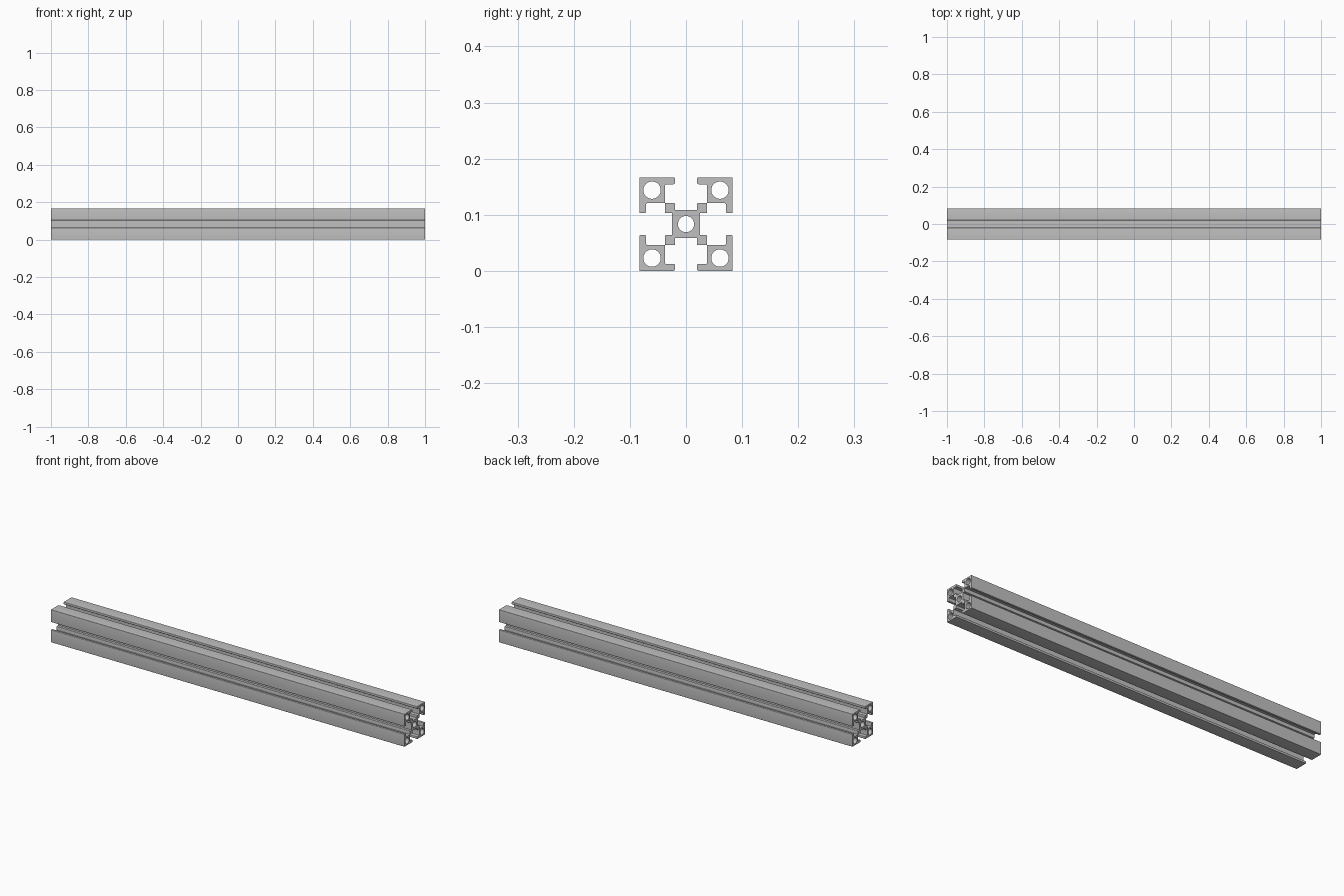
import bpy, math
from mathutils import Vector, Matrix

cube = bpy.data.objects.get("Cube")
if cube:
    bpy.data.objects.remove(cube, do_unlink=True)

HALF = 0.0833      # half width of the square section
SLOT = 0.0195      # half width of the slot opening
WALL = 0.0375      # inner wall of the corner blocks
LIP = 0.071        # underside of the slot lips
CORE = 0.025       # half width of the central core

# Half of one quadrant: (u, v, fillet radius), from slot floor to outer corner
half = [(SLOT, CORE, 0), (SLOT, WALL, 0.002), (WALL, WALL, 0.001),
        (WALL, LIP, 0.003), (SLOT, LIP, 0.003), (SLOT, HALF, 0.003)]
quadrant = half + [(HALF, HALF, 0.0015)] + [(v, u, r) for u, v, r in reversed(half)]

# Turn the quadrant clockwise around the axis
corners = []
for turn in range(4):
    corners += quadrant
    quadrant = [(v, -u, r) for u, v, r in quadrant]


def rounded(points, steps=4):
    """Outline with each corner replaced by a tangent curve."""
    out = []
    for i, (u, v, r) in enumerate(points):
        p = Vector((u, v))
        if not r:
            out.append(p)
            continue
        a = p + (Vector(points[i - 1][:2]) - p).normalized() * r
        b = p + (Vector(points[(i + 1) % len(points)][:2]) - p).normalized() * r
        for k in range(steps + 1):
            t = k / steps
            out.append(a * (1 - t) ** 2 + p * 2 * t * (1 - t) + b * t * t)
    return out


def circle(cx, cy, radius, sides=32):
    return [Vector((cx + radius * math.cos(math.tau * k / sides),
                    cy + radius * math.sin(math.tau * k / sides))) for k in range(sides)]


# Section outline plus the core bore and the four corner bores
loops = [rounded(corners), circle(0, 0, 0.0145)]
loops += [circle(sx * 0.0605, sy * 0.0605, 0.0155) for sx in (-1, 1) for sy in (-1, 1)]

section = bpy.data.curves.new("slotted_rail", 'CURVE')
section.dimensions = '2D'
section.fill_mode = 'BOTH'
section.extrude = 1.0
for loop in loops:
    spline = section.splines.new('POLY')
    spline.points.add(len(loop) - 1)
    for point, co in zip(spline.points, loop):
        point.co = (co.x, co.y, 0, 1)
    spline.use_cyclic_u = True

rail = bpy.data.objects.new("slotted_rail", section)
bpy.context.collection.objects.link(rail)
bpy.ops.object.select_all(action='DESELECT')
rail.select_set(True)
bpy.context.view_layer.objects.active = rail
bpy.ops.object.convert(target='MESH')
rail = bpy.context.view_layer.objects.active

# Lay the rail along x, resting on the ground
rail.data.transform(Matrix.Translation((0, 0, HALF))
                    @ Matrix.Rotation(math.pi / 2, 4, 'Z')
                    @ Matrix.Rotation(math.pi / 2, 4, 'X'))

# Join the end caps to the walls
bpy.ops.object.mode_set(mode='EDIT')
bpy.ops.mesh.select_all(action='SELECT')
bpy.ops.mesh.remove_doubles(threshold=0.00005)
bpy.ops.mesh.normals_make_consistent(inside=False)
bpy.ops.object.mode_set(mode='OBJECT')
bpy.ops.object.shade_smooth_by_angle(angle=math.radians(30))

# Aluminium grey
grey = bpy.data.materials.new("aluminium_grey")
grey.use_nodes = True
colour = (0.53, 0.53, 0.53, 1)
grey.diffuse_color = colour
grey.node_tree.nodes["Principled BSDF"].inputs["Base Color"].default_value = colour
rail.data.materials.clear()
rail.data.materials.append(grey)
